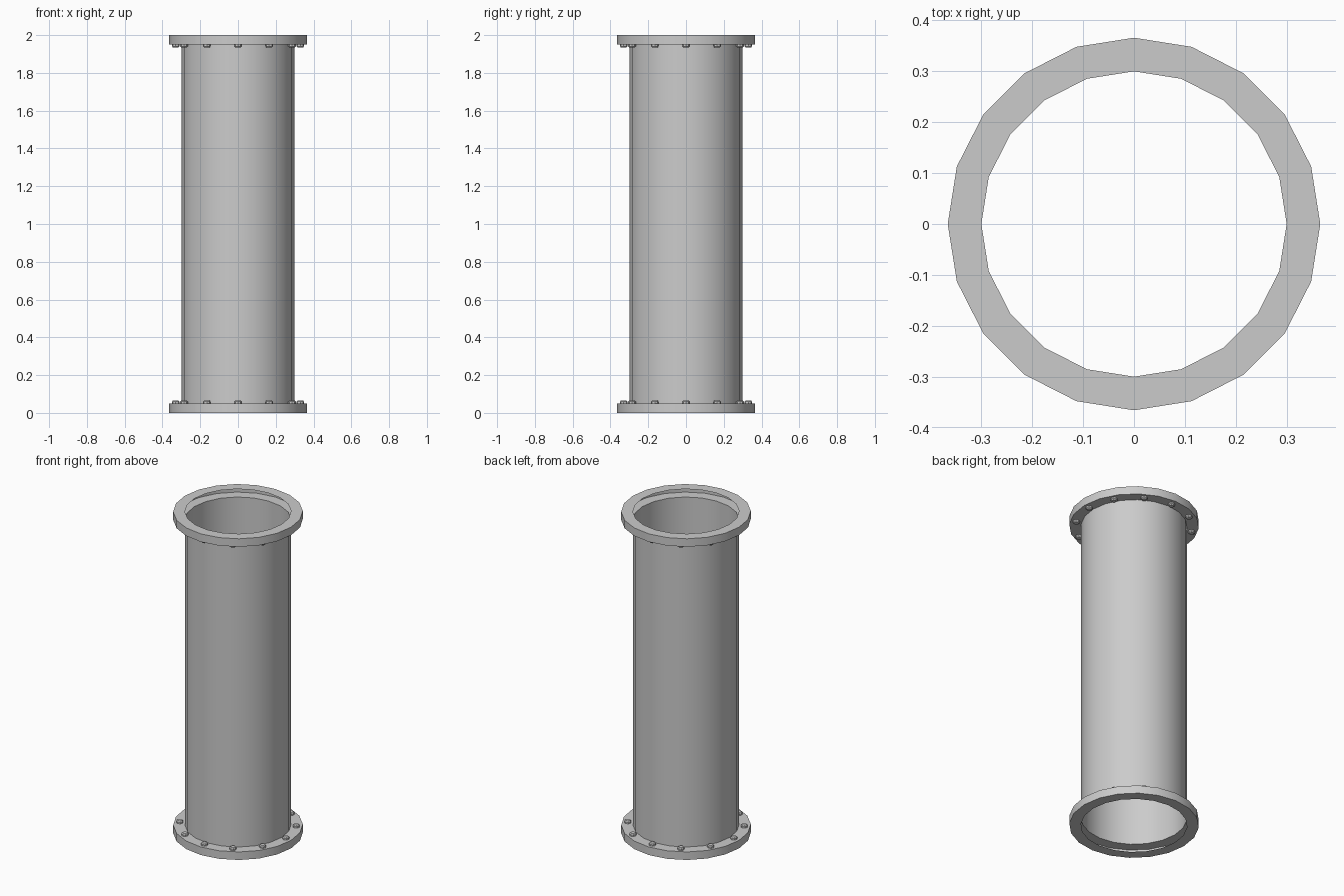
import bpy
import bmesh
from math import cos, sin, pi, radians

cube = bpy.data.objects.get("Cube")
if cube:
    bpy.data.objects.remove(cube, do_unlink=True)

SIDES = 20
HEIGHT = 2.0
THICK = 0.05
PIPE_R = 0.30
FLANGE_R = 0.366
BOLT_RING = 0.33
BOLTS = 12

grey = bpy.data.materials.new("steel grey")
grey.use_nodes = True
colour = (0.6, 0.6, 0.6, 1.0)
grey.diffuse_color = colour
grey.node_tree.nodes["Principled BSDF"].inputs["Base Color"].default_value = colour


def lathe(name, profile, sides, centre=(0, 0), cap=False):
    """Revolve (radius, z) points around a vertical axis."""
    bm = bmesh.new()
    rings = []
    for r, z in profile:
        rings.append([bm.verts.new((centre[0] + r * cos(2 * pi * i / sides),
                                    centre[1] + r * sin(2 * pi * i / sides), z))
                      for i in range(sides)])
    for low, high in zip(rings, rings[1:]):
        for i in range(sides):
            j = (i + 1) % sides
            bm.faces.new((low[i], low[j], high[j], high[i]))
    if cap:
        bm.faces.new(rings[-1])
    # Profiles that run downwards come out inside out
    if profile[0][1] > profile[-1][1]:
        bmesh.ops.reverse_faces(bm, faces=bm.faces)
    mesh = bpy.data.meshes.new(name)
    bm.to_mesh(mesh)
    bm.free()
    mesh.materials.append(grey)
    obj = bpy.data.objects.new(name, mesh)
    bpy.context.collection.objects.link(obj)
    bpy.ops.object.select_all(action="DESELECT")
    obj.select_set(True)
    bpy.context.view_layer.objects.active = obj
    bpy.ops.object.shade_smooth_by_angle(angle=radians(30))
    return obj


# Thin open pipe between the two flanges
lathe("pipe", [(PIPE_R, THICK), (PIPE_R, HEIGHT - THICK)], SIDES)

# Hollow flanges, open towards the bore, with a ring of bolts facing the pipe
for label, base, face, up in (("bottom", 0, THICK, 1),
                              ("top", HEIGHT - THICK, HEIGHT - THICK, -1)):
    lathe(label + "_flange",
          [(PIPE_R, base), (FLANGE_R, base),
           (FLANGE_R, base + THICK), (PIPE_R, base + THICK)], SIDES)
    for k in range(BOLTS):
        a = 2 * pi * k / BOLTS
        lathe(f"{label}_bolt_{k + 1}",
              [(0.02, face), (0.02, face + up * 0.009), (0.014, face + up * 0.016)],
              8, (BOLT_RING * cos(a), BOLT_RING * sin(a)), cap=True)
